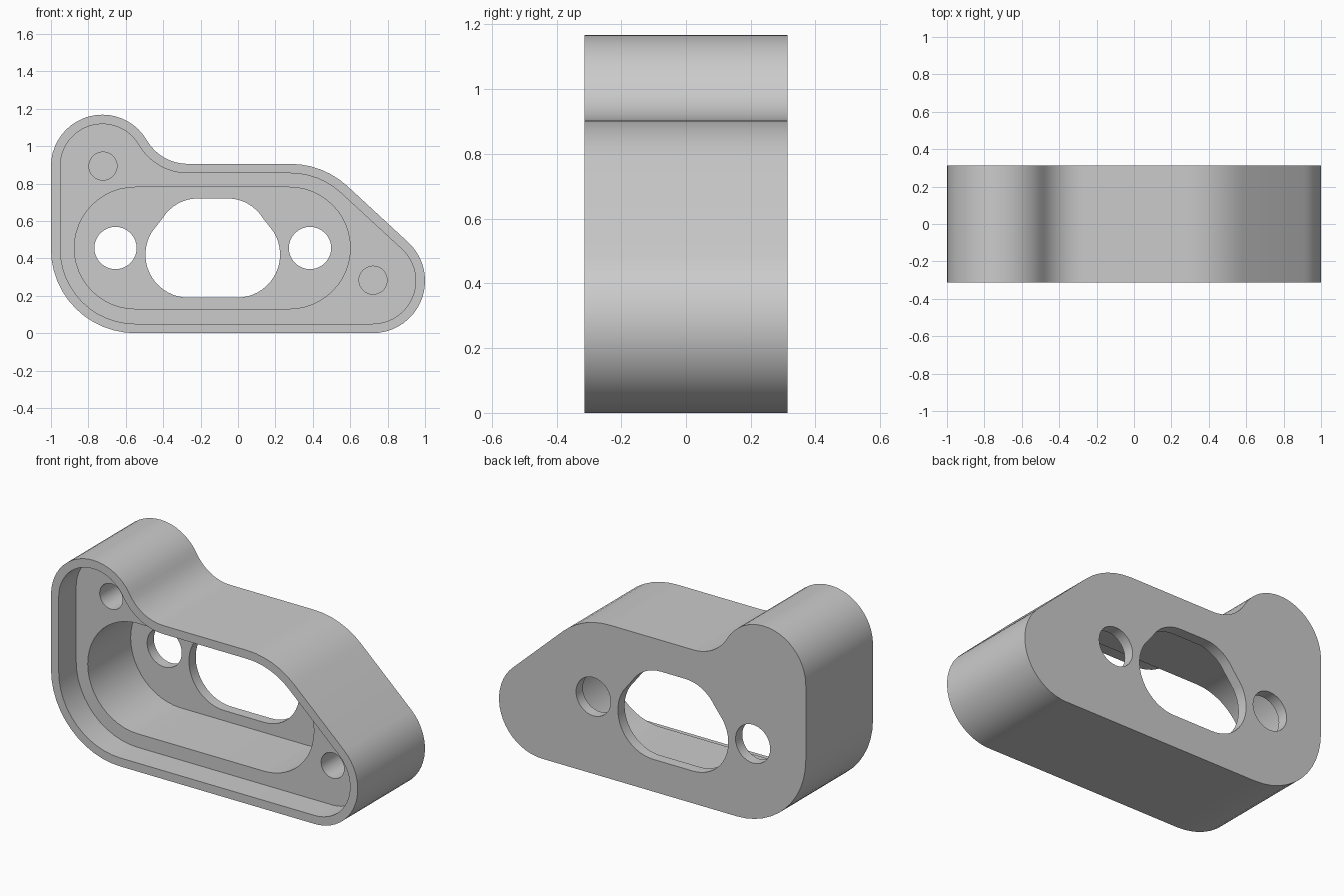
import bpy, bmesh
from math import radians, cos, sin, ceil

if "Cube" in bpy.data.objects:
    bpy.data.objects.remove(bpy.data.objects["Cube"])

FRONT, BACK = -0.313, 0.313


def outline(arcs, step=7.5):
    """Join arcs (cx, cz, radius, start, end) into one list of x, z points."""
    pts = []
    for cx, cz, r, a, b in arcs:
        n = max(2, ceil(abs(b - a) / step))
        for i in range(n + 1):
            t = radians(a + (b - a) * i / n)
            p = (cx + r * cos(t), cz + r * sin(t))
            if not pts or abs(p[0] - pts[-1][0]) + abs(p[1] - pts[-1][1]) > 1e-4:
                pts.append(p)
    if abs(pts[0][0] - pts[-1][0]) + abs(pts[0][1] - pts[-1][1]) < 1e-4:
        pts.pop()
    return pts


def prism(name, pts, y0, y1):
    """Extrude an x, z outline from y0 to y1."""
    bm = bmesh.new()
    face = bm.faces.new([bm.verts.new((x, y0, z)) for x, z in pts])
    ext = bmesh.ops.extrude_face_region(bm, geom=[face])
    new = [v for v in ext["geom"] if isinstance(v, bmesh.types.BMVert)]
    bmesh.ops.translate(bm, verts=new, vec=(0, y1 - y0, 0))
    bmesh.ops.recalc_face_normals(bm, faces=bm.faces)
    mesh = bpy.data.meshes.new(name)
    bm.to_mesh(mesh)
    bm.free()
    obj = bpy.data.objects.new(name, mesh)
    bpy.context.collection.objects.link(obj)
    return obj


def body_outline(inset=0.0):
    """Bracket outline; the concave fillet grows as the rest shrinks."""
    return outline([
        (0.72, 0.28, 0.28 - inset, -90, 47.3),
        (0.28, 0.455, 0.45 - inset, 47.3, 90),
        (-0.27, 1.155, 0.25 + inset, 270, 210),
        (-0.725, 0.893, 0.275 - inset, 30, 180),
        (-0.55, 0.45, 0.45 - inset, 180, 270)])


def circle(x, z, r):
    return outline([(x, z, r, 0, 360)], 10)


# Solid body
body = prism("bracket_body", body_outline(), FRONT, BACK)

# Stepped recess and rounded pocket behind it
ledge_y, floor_y = -0.15, 0.25
cutters = [
    prism("rim_recess", body_outline(0.05), FRONT - 0.1, ledge_y),
    prism("pocket", outline([(0.275, 0.455, 0.325, -90, 90),
                             (-0.55, 0.455, 0.325, 90, 270)]),
          FRONT - 0.2, floor_y)]

# Central window, mirrored about its own centre line
mid = -0.135
window = outline([
    (mid + 0.13, 0.42, 0.23, -90, 32),
    (mid + 0.08, 0.50, 0.22, 32, 90),
    (mid - 0.08, 0.50, 0.22, 90, 148),
    (mid - 0.13, 0.42, 0.23, 148, 270)])
cutters.append(prism("window", window, 0.1, BACK + 0.1))

# Through holes in the floor, blind screw holes in the ledge
for x, z in ((-0.655, 0.455), (0.385, 0.455)):
    cutters.append(prism("through_hole", circle(x, z, 0.113), 0.12, BACK + 0.12))
for x, z in ((-0.722, 0.893), (0.722, 0.283)):
    cutters.append(prism("screw_hole", circle(x, z, 0.075), ledge_y - 0.1, 0.17))

# Apply the cuts, then remove the cutters
bpy.context.view_layer.objects.active = body
body.select_set(True)
for cutter in cutters:
    cutter.hide_render = True
    mod = body.modifiers.new(cutter.name, "BOOLEAN")
    mod.operation = "DIFFERENCE"
    mod.solver = "EXACT"
    mod.object = cutter
    bpy.ops.object.modifier_apply(modifier=mod.name)
    bpy.data.objects.remove(cutter)

bpy.ops.object.shade_smooth_by_angle(angle=radians(30))
